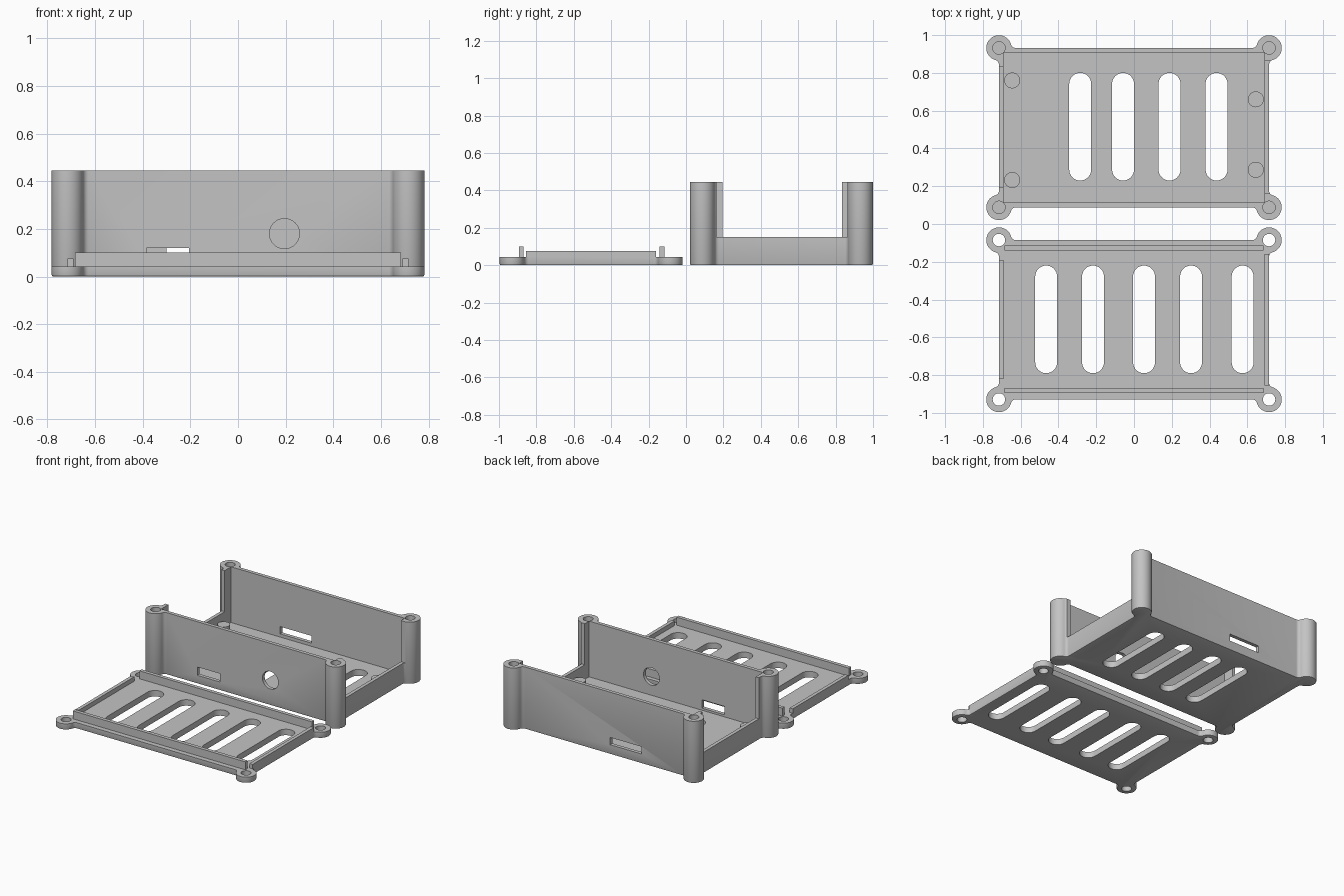
import bpy, bmesh, math
from math import pi, cos, sin, atan2, sqrt

cube = bpy.data.objects.get("Cube")
if cube:
    bpy.data.objects.remove(cube)

grey = bpy.data.materials.new("light_grey")
grey.use_nodes = True
COLOUR = (0.55, 0.55, 0.55, 1)
grey.diffuse_color = COLOUR
grey.node_tree.nodes["Principled BSDF"].inputs["Base Color"].default_value = COLOUR

W, H = 0.715, 0.422            # half size of the shell, also the post centres
POST, FILLET, HOLE = 0.067, 0.025, 0.033
CASE_Y, LID_Y = 0.51, -0.507
TOP, FLOOR, LID_T = 0.445, 0.045, 0.043
INNER_X, INNER_Y = 0.69, 0.396


def arc(cx, cy, r, a, b, n):
    return [(cx + r * cos(a + (b - a) * i / n), cy + r * sin(a + (b - a) * i / n))
            for i in range(n + 1)]


def prism(name, pts, z0, z1, bevel=0):
    """Extrude a flat outline between two heights."""
    bm = bmesh.new()
    base = bm.faces.new([bm.verts.new((x, y, z0)) for x, y in pts])
    rim = list(base.edges)
    ext = bmesh.ops.extrude_face_region(bm, geom=[base], use_keep_orig=True)
    for v in ext["geom"]:
        if isinstance(v, bmesh.types.BMVert):
            v.co.z = z1
    bmesh.ops.recalc_face_normals(bm, faces=bm.faces)
    if bevel:
        bmesh.ops.bevel(bm, geom=rim, offset=bevel, segments=2, profile=0.5,
                        affect='EDGES')
    me = bpy.data.meshes.new(name)
    bm.to_mesh(me)
    bm.free()
    me.materials.append(grey)
    ob = bpy.data.objects.new(name, me)
    bpy.context.collection.objects.link(ob)
    return ob


def block(name, x0, x1, y0, y1, z0, z1):
    return prism(name, [(x0, y0), (x1, y0), (x1, y1), (x0, y1)], z0, z1)


def disc(name, x, y, r, z0, z1):
    return prism(name, arc(x, y, r, 0, 2 * pi, 40)[:-1], z0, z1)


def slot(x, y, z0, z1, r=0.058, half=0.285):
    """Long vent with round ends."""
    s = half - r
    return prism("cutter", arc(x, y + s, r, 0, pi, 16) + arc(x, y - s, r, pi, 2 * pi, 16), z0, z1)


def shell(name, cy, height):
    """Rectangle with a round post blended into each corner."""
    d = sqrt((POST + FILLET) ** 2 - FILLET ** 2)
    t = atan2(FILLET, d)
    corner = arc(-d, FILLET, FILLET, -pi / 2, -t, 6)
    corner += arc(0, 0, POST, pi - t, -pi / 2 + t, 36)[1:]
    corner += arc(FILLET, -d, FILLET, pi / 2 + t, pi, 6)[1:]
    pts = []
    for i, (px, py) in enumerate([(W, H), (W, -H), (-W, -H), (-W, H)]):
        c, s = cos(-i * pi / 2), sin(-i * pi / 2)
        pts += [(px + c * x - s * y, cy + py + s * x + c * y) for x, y in corner]
    return prism(name, pts, 0, height, 0.007)


def cut(ob, cutters):
    """Subtract the cutters, then bake the result."""
    for c in cutters:
        c.hide_render = True
        m = ob.modifiers.new("cut", 'BOOLEAN')
        m.operation, m.solver, m.object = 'DIFFERENCE', 'EXACT', c
    bpy.context.view_layer.update()
    dg = bpy.context.evaluated_depsgraph_get()
    me = bpy.data.meshes.new_from_object(ob.evaluated_get(dg))
    ob.modifiers.clear()
    ob.data = me
    for c in cutters:
        bpy.data.objects.remove(c)


def post_holes(cy, z0, z1):
    return [disc("cutter", sx * W, cy + sy * H, HOLE, z0, z1)
            for sx in (-1, 1) for sy in (-1, 1)]


# Case body: tall front and back walls, low sides
case = shell("case_body", CASE_Y, TOP)
front, back = CASE_Y - H, CASE_Y + H
cutters = [
    block("cutter", -INNER_X, INNER_X, CASE_Y - INNER_Y, CASE_Y + INNER_Y, FLOOR, 1),
    block("cutter", -0.9, -0.6, 0.195, 0.835, 0.15, 1),
    block("cutter", 0.6, 0.9, 0.163, 0.863, 0.15, 1),
    block("cutter", -0.385, -0.205, front - 0.05, front + 0.06, 0.06, 0.12),
    block("cutter", -0.30, -0.05, back - 0.06, back + 0.05, 0.068, 0.12),
]
port = disc("cutter", 0.195, -0.18, 0.063, front - 0.05, front + 0.06)
# Stand the round port cutter up so that it runs along y
for v in port.data.vertices:
    v.co = (v.co.x, v.co.z, -v.co.y)
port.data.flip_normals()
bm = bmesh.new()
bm.from_mesh(port.data)
bmesh.ops.recalc_face_normals(bm, faces=bm.faces)
bm.to_mesh(port.data)
bm.free()
cutters.append(port)
cutters += [slot(x, 0.515, -0.1, 0.2) for x in (-0.285, -0.058, 0.188, 0.437)]
cutters += post_holes(CASE_Y, FLOOR, 1)
cut(case, cutters)

# Board standoffs
parts = [case]
for i, (x, y) in enumerate([(-0.645, 0.76), (-0.645, 0.233), (0.645, 0.66), (0.645, 0.287)]):
    parts.append(disc(f"standoff_{i + 1}", x, y, 0.042, FLOOR - 0.01, 0.1))

# Lid plate with vents and through holes
lid = shell("lid_plate", LID_Y, LID_T)
cut(lid, [slot(x, -0.505, -0.1, 0.2) for x in (-0.465, -0.217, 0.053, 0.302, 0.575)]
    + post_holes(LID_Y, -0.1, 0.2))
parts.append(lid)

# Lid lips along front and back, tabs along the sides
for name, y in (("lid_front_lip", -0.881), ("lid_back_lip", -0.128)):
    parts.append(block(name, -0.685, 0.685, y - 0.013, y + 0.013, LID_T - 0.01, 0.1))
parts.append(block("lid_right_tab", -W, -INNER_X, -0.82, -0.19, LID_T - 0.01, 0.075))
parts.append(block("lid_left_tab", INNER_X, W, -0.855, -0.16, LID_T - 0.01, 0.075))

# Smooth the round surfaces, keep the edges crisp
bpy.ops.object.select_all(action='DESELECT')
for ob in parts:
    ob.select_set(True)
bpy.context.view_layer.objects.active = case
bpy.ops.object.shade_smooth_by_angle(angle=math.radians(30))
